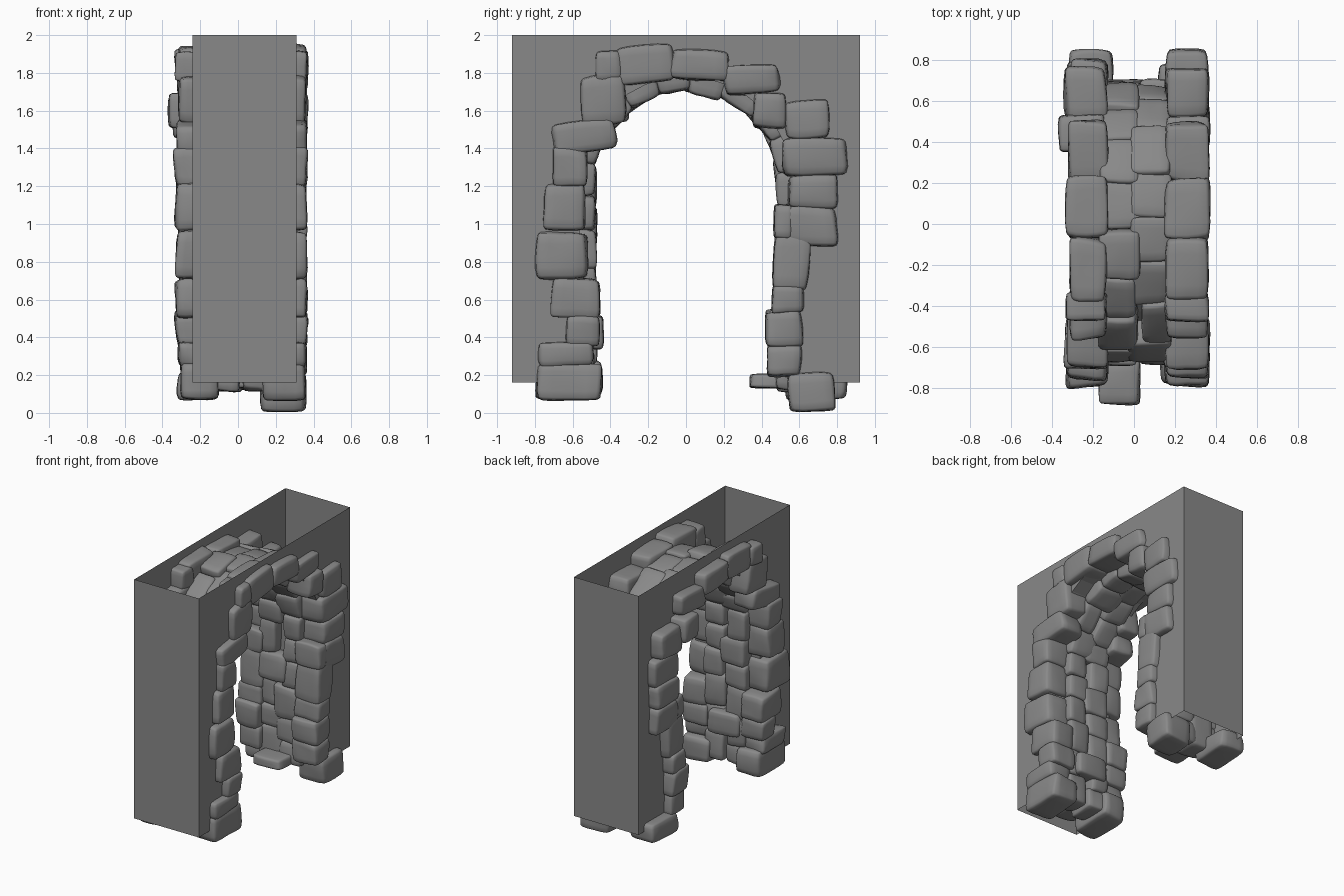
import bpy, bmesh, math, random
from mathutils import Vector, Matrix, noise

if "Cube" in bpy.data.objects:
    bpy.data.objects.remove(bpy.data.objects["Cube"])

random.seed(7)


def material(name, rgb):
    m = bpy.data.materials.new(name)
    m.diffuse_color = (*rgb, 1)
    m.use_nodes = True
    m.node_tree.nodes["Principled BSDF"].inputs["Base Color"].default_value = m.diffuse_color
    return m


STONE = material("grey stone", (0.25, 0.25, 0.25))


def finish(bm, name, smooth):
    bmesh.ops.recalc_face_normals(bm, faces=bm.faces)
    for f in bm.faces:
        f.smooth = smooth
    me = bpy.data.meshes.new(name)
    bm.to_mesh(me)
    bm.free()
    me.materials.append(STONE)
    ob = bpy.data.objects.new(name, me)
    bpy.context.collection.objects.link(ob)
    return ob


def add_stone(bm, centre, size, angle=0.0, wedge=0.0, jitter=0.12):
    """Rounded, slightly irregular block; angle turns it about x."""
    tmp = bmesh.new()
    bmesh.ops.create_cube(tmp, size=2)
    bmesh.ops.subdivide_edges(tmp, edges=tmp.edges[:], cuts=5, use_grid_fill=True)
    rnd = lambda: random.uniform(-jitter, jitter * 0.8)
    corner = {(i, j, k): Vector((i * rnd(), j * rnd(), k * rnd()))
              for i in (-1, 1) for j in (-1, 1) for k in (-1, 1)}
    seed = Vector((random.random() * 50, random.random() * 50, 0))
    rot = Matrix.Rotation(angle, 3, 'X')
    half = Vector(size) / 2
    for v in tmp.verts:
        p = Vector([math.sin(c * math.pi / 2) for c in v.co])
        p /= sum(abs(c) ** 7 for c in p) ** (1 / 7)       # rounded box
        q = p.copy()
        for (i, j, k), off in corner.items():             # skew the corners
            q += off * ((1 + i * p.x) * (1 + j * p.y) * (1 + k * p.z) / 8)
        q += 0.07 * noise.noise_vector(p * 0.9 + seed)    # soft bumps
        q.y *= 1 + wedge * q.z
        v.co = Vector(centre) + rot @ Vector([a * b for a, b in zip(q, half)])
    me = bpy.data.meshes.new("tmp")
    tmp.to_mesh(me)
    tmp.free()
    bm.from_mesh(me)
    bpy.data.meshes.remove(me)


# wall shell: two arched sides, two ends, arch soffit; open top and bottom
X0, X1, Y, Z0, Z1 = -0.24, 0.31, 0.92, 0.16, 2.0
R, ZC = 0.56, 1.22
corner_angle = math.atan2(Z1 - ZC, Y)
angles = sorted([math.pi * i / 16 for i in range(17)] + [corner_angle, math.pi - corner_angle])
inner, outer = [(R, Z0)], [(Y, Z0)]
for a in angles:
    c, s = math.cos(a), math.sin(a)
    t = min(Y / max(abs(c), 1e-6), (Z1 - ZC) / max(s, 1e-6))
    inner.append((R * c, ZC + R * s))
    outer.append((t * c, ZC + t * s))
inner.append((-R, Z0))
outer.append((-Y, Z0))
bm = bmesh.new()
ring = lambda x, pts: [bm.verts.new((x, y, z)) for y, z in pts]
in0, in1, out0, out1 = ring(X0, inner), ring(X1, inner), ring(X0, outer), ring(X1, outer)
for i in range(len(inner) - 1):
    bm.faces.new((in0[i], in0[i + 1], out0[i + 1], out0[i]))
    bm.faces.new((in1[i], in1[i + 1], out1[i + 1], out1[i]))
    bm.faces.new((in0[i], in0[i + 1], in1[i + 1], in1[i]))
    if abs(outer[i][0] - outer[i + 1][0]) < 1e-4:         # end walls only
        bm.faces.new((out0[i], out0[i + 1], out1[i + 1], out1[i]))
finish(bm, "wall", False)

# face stones seen from the side: y0, y1, z0, z1, tilt in degrees
FACE = [
    (-.78, -.45, .07, .26, 2), (-.77, -.50, .25, .37, 2), (-.63, -.47, .36, .51, 0),
    (-.71, -.46, .51, .71, -2), (-.79, -.53, .71, .96, 0), (-.75, -.53, .97, 1.21, 0),
    (-.70, -.53, 1.20, 1.40, -3), (-.69, -.38, 1.39, 1.54, 7), (-.55, -.32, 1.54, 1.78, 5),
    (-.47, -.34, 1.76, 1.91, 0), (-.36, -.07, 1.75, 1.94, 4), (-.07, .22, 1.76, 1.92, -4),
    (.21, .50, 1.69, 1.84, 4), (.36, .53, 1.51, 1.69, 0), (.52, .76, 1.46, 1.65, 2),
    (.52, .86, 1.25, 1.45, 1), (.54, .80, 1.08, 1.26, 1), (.54, .79, .89, 1.09, 0),
    (.47, .56, .93, 1.10, 0), (.47, .65, .66, .95, -3), (.46, .62, .53, .67, 0),
    (.43, .61, .35, .54, 2), (.44, .60, .20, .36, 0), (.54, .78, .01, .21, 3),
]


def face_row(name, side):
    bm = bmesh.new()
    for i, (y0, y1, z0, z1, tilt) in enumerate(FACE):
        xa, xb = (0.15, 0.365) if side > 0 else (0.13, random.uniform(0.31, 0.34))
        if z0 < 0.1:
            xa -= 0.03
        if side < 0:
            if i == 13:                       # one stone juts out
                xb = 0.378
            if i == 15:
                y1 = 0.80
            if i == len(FACE) - 1:            # shallower, longer footing
                y1, z0 = 0.84, 0.07
        add_stone(bm, (side * (xa + xb) / 2, (y0 + y1) / 2, (z0 + z1) / 2),
                  (xb - xa, y1 - y0 + .015, z1 - z0 + .012), math.radians(tilt))
    return finish(bm, name, True)


face_row("right_face_stones", 1)
face_row("left_face_stones", -1)

# lining stones: two staggered columns following the arch
LEG, RAD, BASE = 1.1, 0.58, 0.12
TOTAL = 2 * LEG + math.pi * RAD


def on_path(s):
    """Point (y, z) and outward angle at distance s along the arch."""
    if s < LEG:
        return -RAD, BASE + s, math.pi / 2
    if s > TOTAL - LEG:
        return RAD, BASE + TOTAL - s, -math.pi / 2
    a = (s - LEG) / RAD
    return -RAD * math.cos(a), BASE + LEG + RAD * math.sin(a), math.pi / 2 - a


bm = bmesh.new()
COURSES = 20
step = TOTAL / COURSES
for col in (0, 1):
    cuts = [0] + [i * step + (col - 0.5) * 0.07 + random.uniform(-.03, .03)
                  for i in range(1, COURSES)] + [TOTAL]
    for s0, s1 in zip(cuts, cuts[1:]):
        split = random.uniform(-0.04, 0.06)
        xa, xb = (-0.17, split + .01) if col == 0 else (split - .01, 0.19)
        y, z, ang = on_path((s0 + s1) / 2)
        depth = random.uniform(0.19, 0.23)
        out = depth / 2 - 0.105 + random.uniform(-.012, .012)
        curved = 0.15 if LEG < (s0 + s1) / 2 < TOTAL - LEG else 0.0
        add_stone(bm, ((xa + xb) / 2, y - out * math.sin(ang), z + out * math.cos(ang)),
                  (xb - xa, (s1 - s0) * 1.08, depth), ang, curved)
finish(bm, "lining_stones", True)

# loose stones between the face rows
bm = bmesh.new()
add_stone(bm, (-0.07, -0.77, 0.28), (0.20, 0.22, 0.18))
add_stone(bm, (0.0, 0.45, 0.17), (0.24, 0.22, 0.08))
add_stone(bm, (0.0, -0.52, 0.43), (0.26, 0.16, 0.18))
finish(bm, "loose_stones", True)
